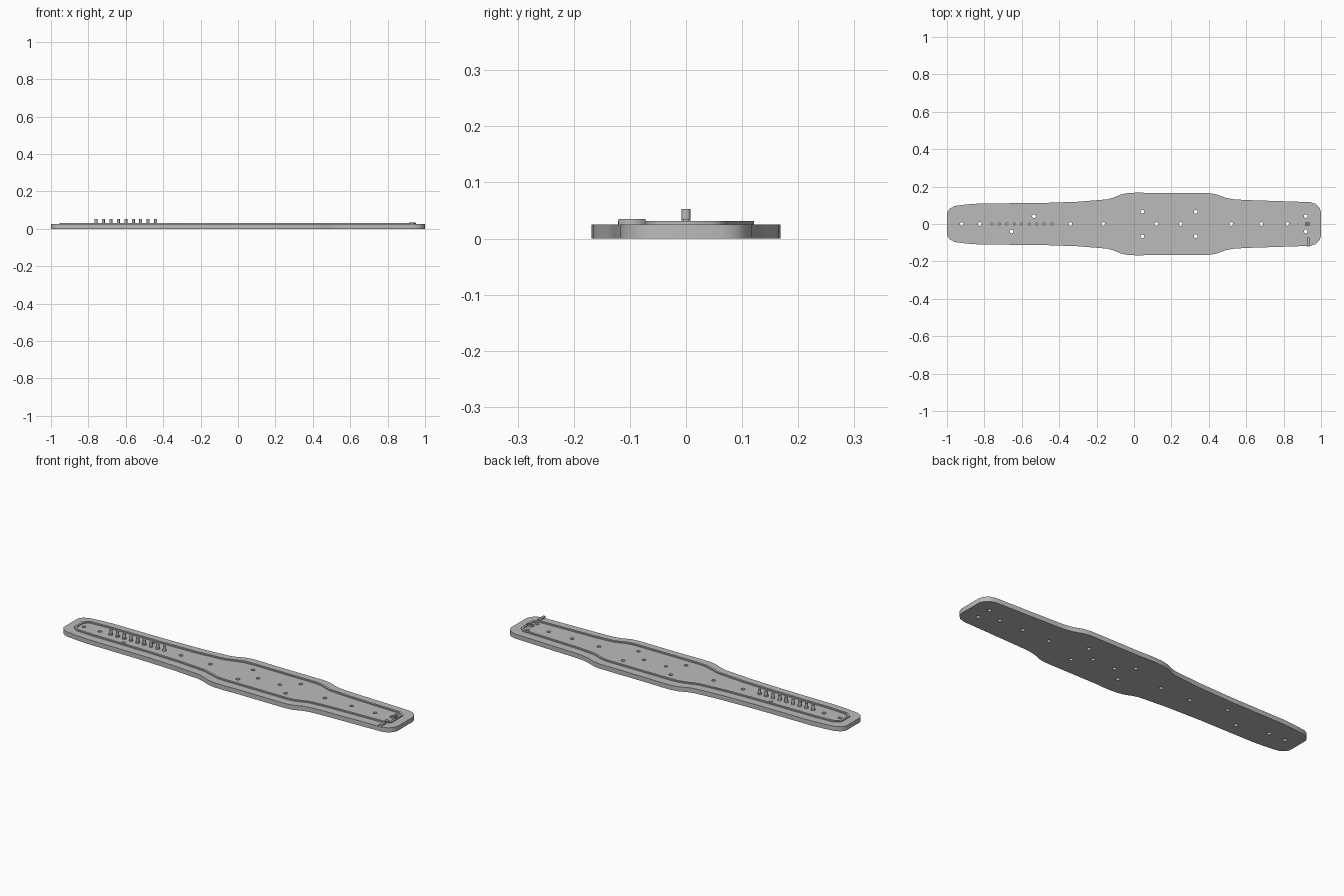
import bpy, bmesh, math
from mathutils import Vector

cube = bpy.data.objects.get("Cube")
if cube:
    bpy.data.objects.remove(cube, do_unlink=True)

grey = bpy.data.materials.new("plain_grey")
grey.use_nodes = True
COLOUR = (0.5, 0.5, 0.5, 1)
grey.diffuse_color = COLOUR
grey.node_tree.nodes["Principled BSDF"].inputs["Base Color"].default_value = COLOUR


def mirrored(half):
    """Close a half outline by mirroring it across the long axis."""
    return half + [(x, -y) for x, y in reversed(half)]


def circle(x, y, r, n=16):
    return [(x + r * math.cos(math.tau * i / n), y + r * math.sin(math.tau * i / n))
            for i in range(n)]


def inset(points, d):
    """Move a clockwise outline inwards by d with mitred corners."""
    out = []
    for i, p in enumerate(points):
        p = Vector(p)
        a = (p - Vector(points[i - 1])).normalized()
        b = (Vector(points[(i + 1) % len(points)]) - p).normalized()
        na, nb = Vector((a.y, -a.x)), Vector((b.y, -b.x))
        out.append(tuple(p + (na + nb) * d / (1 + na.dot(nb))))
    return out


def slab(name, outlines, z0, z1):
    """Extrude filled outlines; inner outlines become holes."""
    cu = bpy.data.curves.new(name, "CURVE")
    cu.dimensions = "2D"
    cu.fill_mode = "BOTH"
    cu.extrude = (z1 - z0) / 2
    for pts in outlines:
        s = cu.splines.new("POLY")
        s.points.add(len(pts) - 1)
        for sp, (x, y) in zip(s.points, pts):
            sp.co = (x, y, 0, 1)
        s.use_cyclic_u = True
    cu.materials.append(grey)
    ob = bpy.data.objects.new(name, cu)
    ob.location.z = (z0 + z1) / 2
    bpy.context.collection.objects.link(ob)
    bpy.ops.object.select_all(action="DESELECT")
    ob.select_set(True)
    bpy.context.view_layer.objects.active = ob
    bpy.ops.object.convert(target="MESH")
    ob = bpy.context.object
    bm = bmesh.new()
    bm.from_mesh(ob.data)
    bmesh.ops.remove_doubles(bm, verts=bm.verts, dist=1e-5)
    bmesh.ops.recalc_face_normals(bm, faces=bm.faces)
    bm.to_mesh(ob.data)
    bm.free()
    return ob


def box(name, x0, x1, y0, y1, z0, z1):
    return slab(name, [[(x0, y0), (x0, y1), (x1, y1), (x1, y0)]], z0, z1)


# Base plate with drilled holes
plate_half = [(-1, 0.06), (-0.985, 0.082), (-0.96, 0.096), (-0.9, 0.104), (-0.82, 0.11),
              (-0.5, 0.112), (-0.3, 0.119), (-0.14, 0.132), (-0.11, 0.141), (-0.07, 0.158),
              (-0.03, 0.166), (0.03, 0.168), (0.1, 0.165), (0.4, 0.165), (0.44, 0.159),
              (0.49, 0.14), (0.53, 0.132), (0.6, 0.128), (0.94, 0.117), (0.97, 0.108),
              (0.99, 0.09), (1, 0.065)]
holes = [(x, 0) for x in (-0.92, -0.825, -0.34, -0.165, 0.12, 0.25, 0.52, 0.68, 0.82)]
holes += [(x, s * 0.065) for x in (0.045, 0.33) for s in (-1, 1)]
holes += [(-0.655, -0.04), (-0.535, 0.042), (0.918, 0.042), (0.918, -0.04)]
slab("base_plate", [mirrored(plate_half)] + [circle(x, y, 0.01) for x, y in holes], 0, 0.025)

# Thin raised ridge following the outline
ridge_half = [(-0.955, 0.035), (-0.925, 0.06), (-0.82, 0.066), (-0.5, 0.068), (-0.3, 0.074),
              (-0.14, 0.087), (-0.09, 0.103), (-0.04, 0.118), (0, 0.121), (0.39, 0.121),
              (0.43, 0.114), (0.49, 0.092), (0.6, 0.083), (0.925, 0.072), (0.953, 0.05)]
ridge = mirrored(ridge_half)
slab("raised_ridge", [ridge, inset(ridge, 0.011)], 0.022, 0.031)

# Row of pegs, each on a small collar
for i in range(9):
    x = -0.76 + 0.04 * i
    slab(f"peg_collar_{i + 1}", [circle(x, 0, 0.011)], 0.022, 0.031)
    slab(f"peg_{i + 1}", [circle(x, 0, 0.008)], 0.022, 0.053)

# Small bar crossing the ridge and a forked clip at the end
box("cross_bar", 0.925, 0.937, -0.12, -0.072, 0.022, 0.035)
for name, y in (("clip_arm_right", -0.008), ("clip_arm_left", 0.004)):
    box(name, 0.915, 0.95, y, y + 0.004, 0.022, 0.035)
box("clip_bridge", 0.915, 0.922, -0.008, 0.008, 0.022, 0.035)
